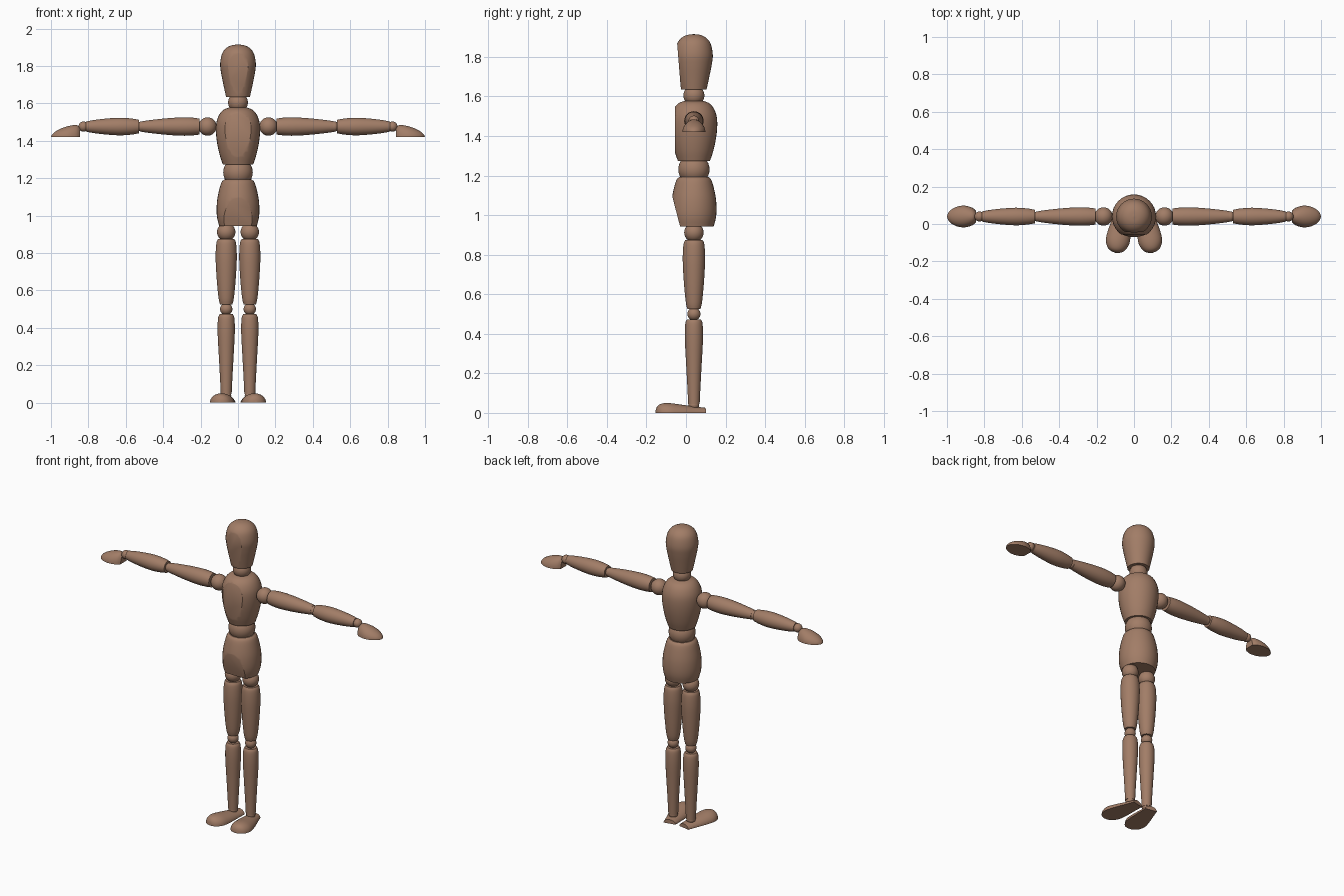
import bpy, bmesh, math
from mathutils import Vector, Matrix

cube = bpy.data.objects.get("Cube")
if cube:
    bpy.data.objects.remove(cube, do_unlink=True)

wood = bpy.data.materials.new("brown_wood")
wood.use_nodes = True
colour = (0.36, 0.205, 0.135, 1)
wood.diffuse_color = colour
bsdf = wood.node_tree.nodes["Principled BSDF"]
bsdf.inputs["Base Color"].default_value = colour
bsdf.inputs["Roughness"].default_value = 0.7

DEPTH = 0.04      # y of the body axis
ARM_Z = 1.476
LEG_X = 0.063
SIDES = 32


def finish(name, bm):
    bmesh.ops.remove_doubles(bm, verts=bm.verts, dist=1e-5)
    bmesh.ops.recalc_face_normals(bm, faces=bm.faces)
    mesh = bpy.data.meshes.new(name)
    bm.to_mesh(mesh)
    bm.free()
    mesh.materials.append(wood)
    obj = bpy.data.objects.new(name, mesh)
    bpy.context.collection.objects.link(obj)
    bpy.ops.object.select_all(action="DESELECT")
    obj.select_set(True)
    bpy.context.view_layer.objects.active = obj
    bpy.ops.object.shade_smooth_by_angle(angle=math.radians(35))
    return obj


def smooth_points(points, steps=4):
    """Catmull-Rom curve through the given tuples."""
    p = [Vector(q) for q in points]
    p = [2 * p[0] - p[1]] + p + [2 * p[-1] - p[-2]]
    out = []
    for a, b, c, d in zip(p, p[1:], p[2:], p[3:]):
        for i in range(steps):
            t = i / steps
            out.append(0.5 * (2 * b + (c - a) * t + (2 * a - 5 * b + 4 * c - d) * t * t
                              + (3 * b - a - 3 * c + d) * t ** 3))
    return out + [p[-2]]


def loft(bm, rings):
    """Skin closed rings of equal length and cap both ends."""
    loops = [[bm.verts.new(co) for co in ring] for ring in rings]
    for low, high in zip(loops, loops[1:]):
        for i in range(len(low)):
            j = (i + 1) % len(low)
            bm.faces.new((low[i], low[j], high[j], high[i]))
    bm.faces.new(loops[0])
    bm.faces.new(loops[-1])


def turned(name, profile, matrix, cut=None):
    """Lathe (radius, height) points about z; cut = (point, normal) planes off the front."""
    bm = bmesh.new()
    angles = [2 * math.pi * i / SIDES for i in range(SIDES)]
    loft(bm, [[(max(r, 0.0005) * math.cos(a), max(r, 0.0005) * math.sin(a), h) for a in angles]
              for r, h in smooth_points(profile)])
    bm.transform(matrix)
    if cut:
        result = bmesh.ops.bisect_plane(bm, geom=bm.verts[:] + bm.edges[:] + bm.faces[:],
                                        plane_co=cut[0], plane_no=cut[1], clear_outer=True)
        edges = [e for e in result["geom_cut"] if isinstance(e, bmesh.types.BMEdge)]
        edges += [e for e in bm.edges if e.is_boundary and e not in edges]
        bmesh.ops.holes_fill(bm, edges=edges)
    return finish(name, bm)


def ball(name, centre, radius):
    bm = bmesh.new()
    bmesh.ops.create_uvsphere(bm, u_segments=SIDES, v_segments=16, radius=radius,
                              matrix=Matrix.Translation(centre))
    return finish(name, bm)


def half_round(name, sections, matrix):
    """Flat-bottomed dome: (distance along x, half width, height) sections."""
    bm = bmesh.new()
    arc = [math.pi * i / 16 for i in range(17)]
    loft(bm, [[(x, max(w, 0.001) * math.cos(a), max(h, 0.001) * math.sin(a)) for a in arc]
              for x, w, h in smooth_points(sections)])
    bm.transform(matrix)
    return finish(name, bm)


body = Matrix.Translation((0, DEPTH, 0))

# Head with a flat sloping face
turned("head", [(0.064, 1.635), (0.078, 1.70), (0.09, 1.76), (0.0955, 1.81), (0.086, 1.863),
                (0.066, 1.893), (0.036, 1.91), (0, 1.915)], body,
       ((0, -0.026, 1.635), (0, -1, -0.08)))
ball("neck", (0, DEPTH, 1.605), 0.053)

# Chest with a flat front panel
turned("chest", [(0.081, 1.273), (0.098, 1.325), (0.112, 1.39), (0.118, 1.45), (0.115, 1.50),
                 (0.1, 1.54), (0.078, 1.565), (0.05, 1.577)], body,
       ((0, -0.055, 1.4), (0, -1, 0)))
ball("waist", (0, DEPTH, 1.231), 0.079)

# Pelvis with a slanted cut on the lower front
turned("pelvis", [(0.1, 0.943), (0.111, 0.985), (0.1145, 1.03), (0.111, 1.085), (0.1, 1.14),
                  (0.088, 1.178), (0.074, 1.193)], body,
       ((0, -0.03, 0.943), (0, -1, -0.26)))

for side, label in ((1, "left"), (-1, "right")):
    # Leg
    leg = Matrix.Translation((side * LEG_X, DEPTH, 0))
    ball(label + "_hip_joint", (side * LEG_X, DEPTH, 0.912), 0.049)
    turned(label + "_thigh", [(0.033, 0.525), (0.041, 0.56), (0.05, 0.65), (0.056, 0.75),
                              (0.056, 0.81), (0.052, 0.855), (0.044, 0.874)], leg)
    ball(label + "_knee_joint", (side * LEG_X, DEPTH, 0.5), 0.033)
    turned(label + "_shin", [(0.029, 0.045), (0.033, 0.13), (0.039, 0.24), (0.045, 0.35),
                             (0.046, 0.41), (0.043, 0.455), (0.035, 0.473)], leg)
    ball(label + "_ankle_joint", (side * LEG_X, DEPTH, 0.04), 0.027)

    # Foot, splayed outward
    heading = math.radians(-90 + side * 11)
    foot = Matrix.Translation((side * 0.051, 0.095, 0)) @ Matrix.Rotation(heading, 4, "Z")
    half_round(label + "_foot", [(0, 0.038, 0.026), (0.06, 0.048, 0.033), (0.13, 0.06, 0.043),
                                 (0.19, 0.064, 0.05), (0.228, 0.05, 0.045),
                                 (0.247, 0.028, 0.028), (0.254, 0, 0)], foot)

    # Arm, held straight out to the side
    arm = Matrix.Translation((0, DEPTH, ARM_Z)) @ Matrix.Rotation(side * math.pi / 2, 4, "Y")
    ball(label + "_shoulder_joint", (side * 0.163, DEPTH, ARM_Z), 0.049)
    turned(label + "_upper_arm", [(0.043, 0.207), (0.048, 0.25), (0.049, 0.3), (0.045, 0.37),
                                  (0.037, 0.45), (0.029, 0.51)], arm)
    ball(label + "_elbow_joint", (side * 0.513, DEPTH, ARM_Z), 0.028)
    turned(label + "_forearm", [(0.036, 0.53), (0.043, 0.57), (0.047, 0.63), (0.043, 0.7),
                                (0.035, 0.77), (0.027, 0.812)], arm)
    ball(label + "_wrist_joint", (side * 0.826, DEPTH, ARM_Z), 0.027)

    # Hand, palm down
    hand = Matrix.Translation((side * 0.845, DEPTH, 1.42)) @ Matrix.Scale(side, 4, (1, 0, 0))
    half_round(label + "_hand", [(0, 0.03, 0.052), (0.02, 0.047, 0.064), (0.06, 0.058, 0.059),
                                 (0.1, 0.053, 0.046), (0.132, 0.037, 0.029),
                                 (0.149, 0.018, 0.013), (0.155, 0, 0)], hand)
